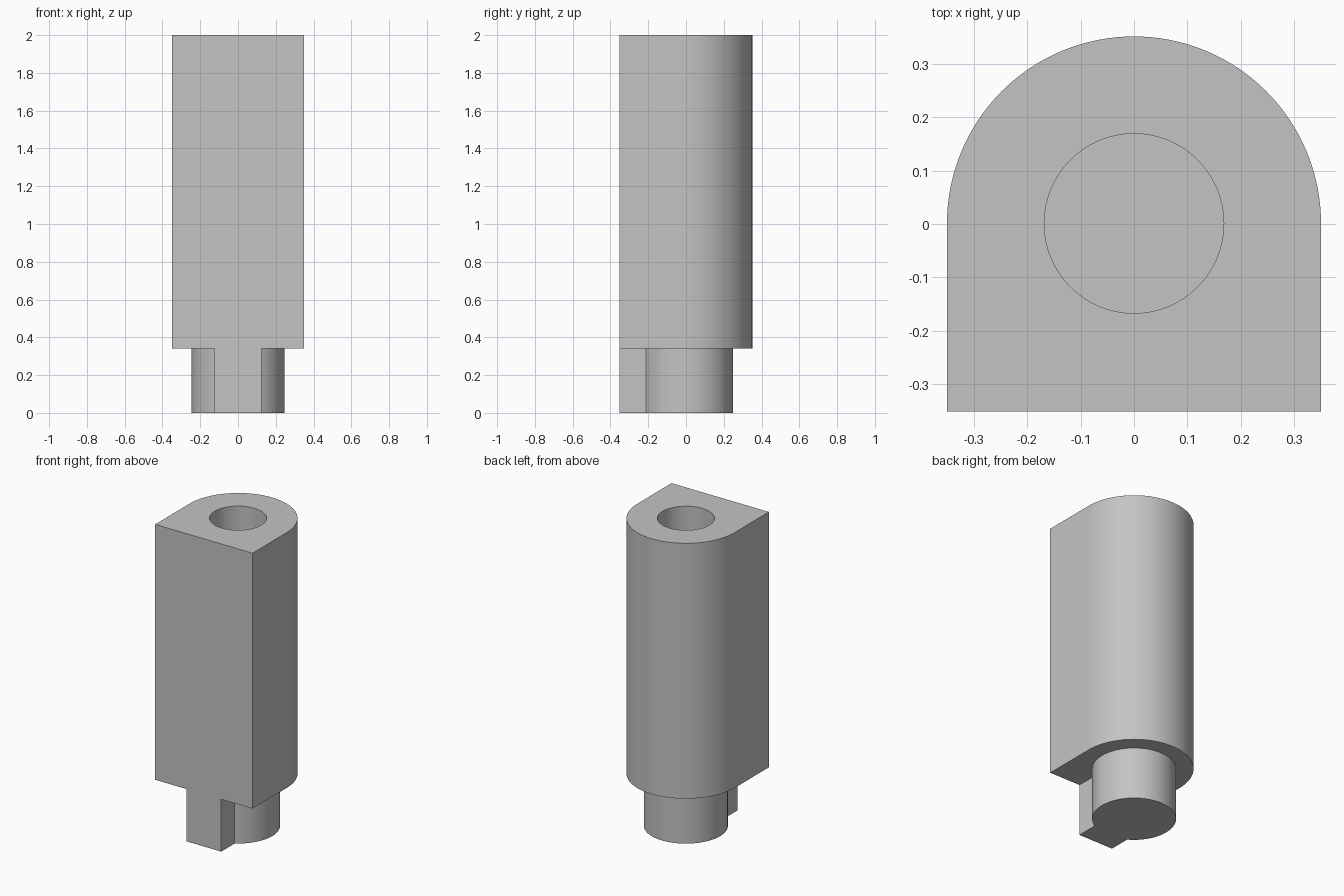
import bpy, bmesh
from math import sin, cos, pi, acos, radians

cube = bpy.data.objects.get("Cube")
if cube:
    bpy.data.objects.remove(cube, do_unlink=True)

FRONT = -0.351      # flat front plane
AXIS_Y = 0.001      # shared axis of the rounded back, bore and peg
HALF_WIDTH = 0.35
SHOULDER = 0.34     # height where the body meets the peg
TOP = 2.0

grey = bpy.data.materials.new("plain grey")
grey.use_nodes = True
colour = (0.55, 0.55, 0.55, 1)
grey.diffuse_color = colour
grey.node_tree.nodes["Principled BSDF"].inputs["Base Color"].default_value = colour


def arc(radius, start, end, steps):
    """Points on a circle about the axis, both ends included."""
    angles = [start + (end - start) * i / steps for i in range(steps + 1)]
    return [(radius * cos(a), AXIS_Y + radius * sin(a)) for a in angles]


def extrude_loops(name, loops, bottom, top):
    """Solid from an outline and optional hole loops, between two heights."""
    bm = bmesh.new()
    caps = {bottom: [], top: []}
    for loop in loops:
        n = len(loop)
        rings = {z: [bm.verts.new((x, y, z)) for x, y in loop] for z in caps}
        low, high = rings[bottom], rings[top]
        for i in range(n):
            j = (i + 1) % n
            bm.faces.new((low[i], low[j], high[j], high[i]))
            for z, ring in rings.items():
                caps[z].append(bm.edges.get((ring[i], ring[j])))
    for edges in caps.values():
        bmesh.ops.triangle_fill(bm, edges=edges, use_beauty=True, normal=(0, 0, 1))
    bmesh.ops.recalc_face_normals(bm, faces=bm.faces)
    mesh = bpy.data.meshes.new(name)
    bm.to_mesh(mesh)
    bm.free()
    mesh.materials.append(grey)
    obj = bpy.data.objects.new(name, mesh)
    bpy.context.collection.objects.link(obj)
    bpy.ops.object.select_all(action='DESELECT')
    obj.select_set(True)
    bpy.context.view_layer.objects.active = obj
    bpy.ops.object.shade_smooth_by_angle(angle=radians(30))
    return obj


# Body: square front, half-round back, round bore down to the peg
outline = [(-HALF_WIDTH, FRONT), (HALF_WIDTH, FRONT)] + arc(HALF_WIDTH, 0, pi, 64)
bore = arc(0.168, 0, 2 * pi, 64)[:-1]
extrude_loops("body", [outline, bore], SHOULDER, TOP)

# Peg: round stub with a flat key reaching the front plane
KEY = 0.125
PEG = 0.247
key_angle = acos(KEY / PEG)
peg = [(-KEY, FRONT), (KEY, FRONT)] + arc(PEG, -key_angle, pi + key_angle, 80)
extrude_loops("keyed_peg", [peg], 0, SHOULDER)
